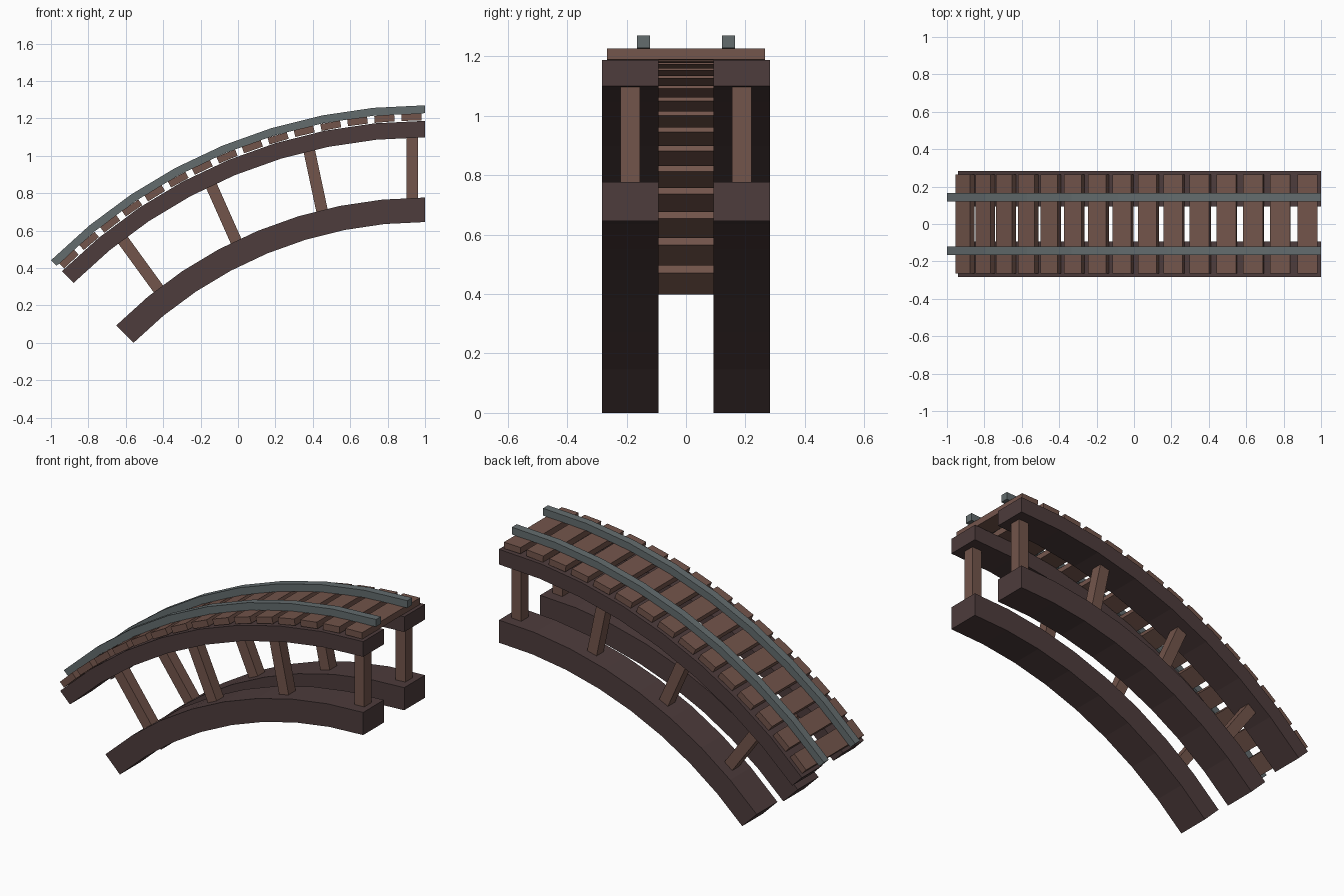
import bpy, bmesh
from math import sin, cos, radians
from mathutils import Matrix, Vector

cube = bpy.data.objects.get("Cube")
if cube:
    bpy.data.objects.remove(cube, do_unlink=True)

# Centre of the arc that every part follows
CENTRE = Vector((1.0, 0.0, -1.558))
SWEEP = 45
SEGMENTS = 8


def make_material(name, colour):
    mat = bpy.data.materials.new(name)
    mat.use_nodes = True
    mat.diffuse_color = (*colour, 1)
    mat.node_tree.nodes["Principled BSDF"].inputs["Base Color"].default_value = (*colour, 1)
    return mat


dark_wood = make_material("dark wood", (0.075, 0.045, 0.045))
light_wood = make_material("light wood", (0.17, 0.09, 0.07))
steel = make_material("grey steel", (0.125, 0.15, 0.155))


def finish(name, bm, mat):
    bmesh.ops.recalc_face_normals(bm, faces=bm.faces)
    mesh = bpy.data.meshes.new(name)
    bm.to_mesh(mesh)
    bm.free()
    mesh.materials.append(mat)
    obj = bpy.data.objects.new(name, mesh)
    bpy.context.collection.objects.link(obj)
    return obj


def curved_bar(name, r_low, r_high, y_mid, width, mat):
    """Rectangular bar swept around the arc centre."""
    bm = bmesh.new()
    rings = []
    for i in range(SEGMENTS + 1):
        a = radians(SWEEP * i / SEGMENTS)
        ring = []
        for r, side in ((r_low, -1), (r_low, 1), (r_high, 1), (r_high, -1)):
            point = Vector((-r * sin(a), y_mid + side * width / 2, r * cos(a)))
            ring.append(bm.verts.new(CENTRE + point))
        rings.append(ring)
    for a, b in zip(rings, rings[1:]):
        for k in range(4):
            n = (k + 1) % 4
            bm.faces.new((a[k], a[n], b[n], b[k]))
    bm.faces.new(rings[0])
    bm.faces.new(rings[-1])
    return finish(name, bm, mat)


def radial_block(name, angle, offset, r_low, r_high, y_mid, length, width, mat):
    """Straight block turned about the arc centre."""
    bm = bmesh.new()
    bmesh.ops.create_cube(bm, size=1)
    place = (Matrix.Translation(CENTRE)
             @ Matrix.Rotation(radians(-angle), 4, 'Y')
             @ Matrix.Translation((-offset, y_mid, (r_low + r_high) / 2))
             @ Matrix.Diagonal((length, width, r_high - r_low, 1)))
    bmesh.ops.transform(bm, matrix=place, verts=bm.verts)
    return finish(name, bm, mat)


# Beams, rails and posts on both sides
for side, y in (("left", 1), ("right", -1)):
    curved_bar(f"{side}_lower_beam", 2.204, 2.335, y * 0.188, 0.19, dark_wood)
    curved_bar(f"{side}_upper_beam", 2.657, 2.745, y * 0.188, 0.19, dark_wood)
    curved_bar(f"{side}_rail", 2.786, 2.828, y * 0.143, 0.045, steel)
    for i in range(4):
        radial_block(f"{side}_post_{i + 1}", 12 * i, 0.068, 2.325, 2.665,
                     y * 0.188, 0.062, 0.065, light_wood)

# Sleepers across the upper beams
for i in range(15):
    radial_block(f"sleeper_{i + 1}", 1.5 + 3 * i, 0, 2.747, 2.784,
                 0, 0.107, 0.53, light_wood)
